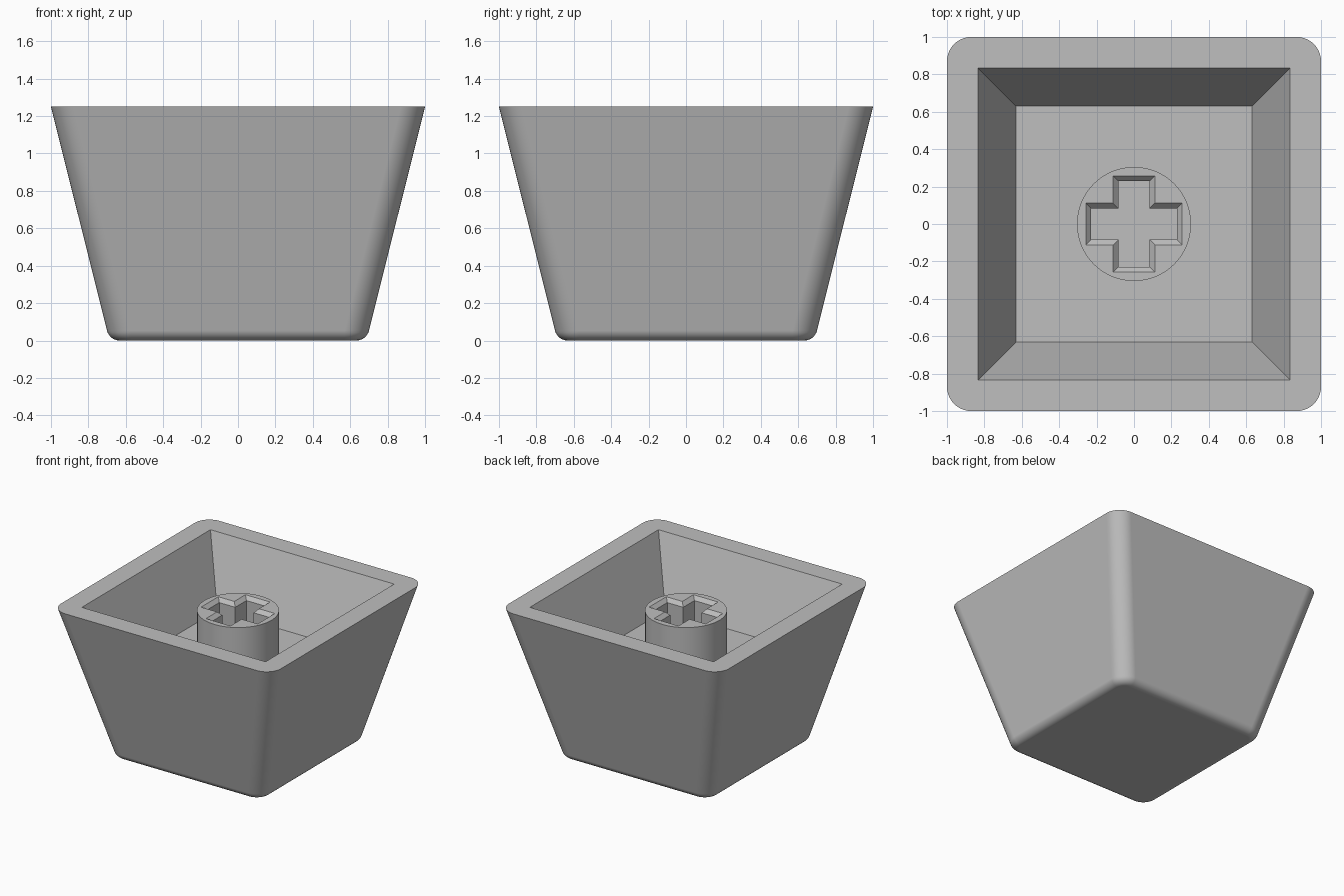
import bpy, bmesh, math

if "Cube" in bpy.data.objects:
    bpy.data.objects.remove(bpy.data.objects["Cube"])

grey = bpy.data.materials.new("grey plastic")
grey.diffuse_color = (0.52, 0.52, 0.52, 1)
grey.use_nodes = True
grey.node_tree.nodes["Principled BSDF"].inputs["Base Color"].default_value = grey.diffuse_color

H = 1.25          # rim height
FLOOR = 0.72      # cavity floor
STEM_TOP = 1.13
SLOPE = 0.25      # outward lean of the outer walls
QUAD = [(1, 1), (-1, 1), (-1, -1), (1, -1)]


def rounded_square(half, r, z, n=10):
    pts = []
    for i, (sx, sy) in enumerate(QUAD):
        for k in range(n + 1):
            a = math.radians(90 * (i + k / n))
            pts.append((sx * (half - r) + r * math.cos(a),
                        sy * (half - r) + r * math.sin(a), z))
    return pts


def square(half, z):
    return [(sx * half, sy * half, z) for sx, sy in QUAD]


def cross(length, width, z):
    pts = []
    for i in range(4):
        c, s = [(1, 0), (0, 1), (-1, 0), (0, -1)][i]
        for x, y in [(length, -width), (length, width), (width, width)]:
            pts.append((x * c - y * s, x * s + y * c, z))
    return pts


def circle(r, z, n=64):
    return [(r * math.cos(2 * math.pi * k / n), r * math.sin(2 * math.pi * k / n), z)
            for k in range(n)]


def loft(bm, loops):
    rings = [[bm.verts.new(p) for p in loop] for loop in loops]
    for a, b in zip(rings, rings[1:]):
        for i in range(len(a)):
            j = (i + 1) % len(a)
            bm.faces.new((a[i], a[j], b[j], b[i]))
    return rings


def finish(bm, name):
    bmesh.ops.recalc_face_normals(bm, faces=bm.faces[:])
    me = bpy.data.meshes.new(name)
    bm.to_mesh(me)
    bm.free()
    me.materials.append(grey)
    me.shade_smooth()
    me.set_sharp_from_angle(angle=math.radians(20))
    ob = bpy.data.objects.new(name, me)
    bpy.context.collection.objects.link(ob)
    mod = ob.modifiers.new("flat panels", 'WEIGHTED_NORMAL')
    mod.keep_sharp = True
    return ob


# Tapered shell: rounded lower edge, leaning walls, flat rim, square cavity
bm = bmesh.new()
edge_r, centre, corner = 0.07, 0.6325, 0.13
lean = math.atan(SLOPE)
outer = []
for k in range(9):
    a = -math.pi / 2 + (math.pi / 2 - lean) * k / 8
    x = centre + edge_r * math.cos(a)
    outer.append(rounded_square(x, corner - (0.7004 - x), edge_r * (1 + math.sin(a))))
outer.append(rounded_square(1.0, corner, H))
rings = loft(bm, outer)
bm.faces.new(rings[0])
cavity = loft(bm, [square(0.835, H), square(0.63, FLOOR)])
bm.faces.new(cavity[1])
rim, inner = rings[-1], cavity[0]
step = len(rim) // 4
for i in range(4):
    arc = rim[i * step:(i + 1) * step]
    for a, b in zip(arc, arc[1:]):
        bm.faces.new((inner[i], a, b))
    j = (i + 1) % 4
    bm.faces.new((inner[i], arc[-1], rim[j * step], inner[j]))
finish(bm, "shell")

# Round stem with a chamfered cross-shaped socket
bm = bmesh.new()
tube = loft(bm, [circle(0.305, FLOOR), circle(0.305, STEM_TOP)])
socket = loft(bm, [cross(0.257, 0.112, STEM_TOP),
                   cross(0.229, 0.084, STEM_TOP - 0.03),
                   cross(0.229, 0.084, FLOOR + 0.005)])
bm.faces.new(socket[2])
top_loops = tube[1] + socket[0]
edges = [e for e in bm.edges if all(v in top_loops for v in e.verts)]
bmesh.ops.triangle_fill(bm, edges=edges, use_beauty=True)
finish(bm, "stem")
